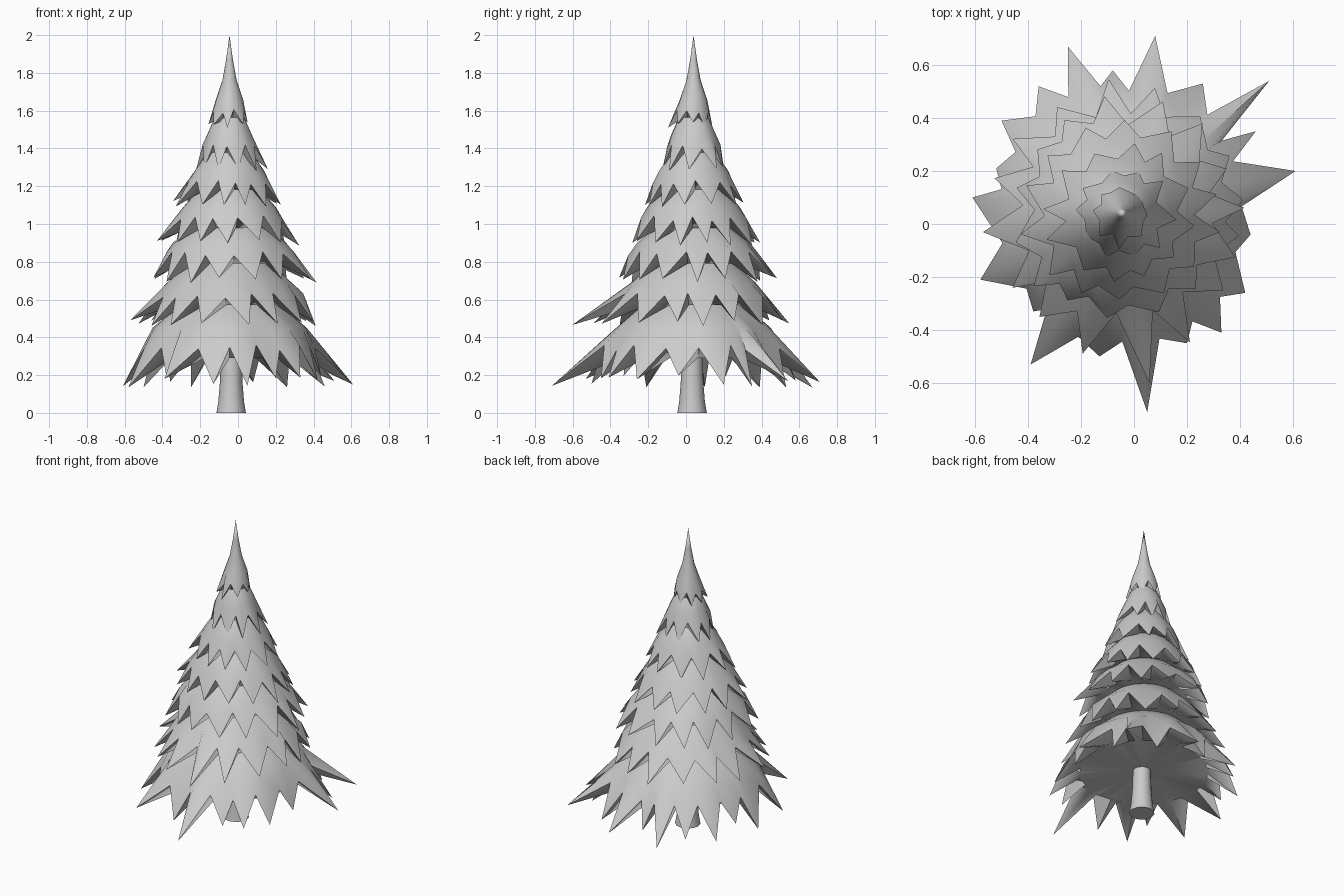
import bpy, math, random

if "Cube" in bpy.data.objects:
    bpy.data.objects.remove(bpy.data.objects["Cube"])

CX, CY = -0.045, 0.04
random.seed(7)


def make_object(name, verts, faces, angle):
    mesh = bpy.data.meshes.new(name)
    mesh.from_pydata(verts, [], faces)
    mesh.update()
    obj = bpy.data.objects.new(name, mesh)
    bpy.context.collection.objects.link(obj)
    bpy.ops.object.select_all(action='DESELECT')
    obj.select_set(True)
    bpy.context.view_layer.objects.active = obj
    bpy.ops.object.mode_set(mode='EDIT')
    bpy.ops.mesh.select_all(action='SELECT')
    bpy.ops.mesh.normals_make_consistent(inside=False)
    bpy.ops.object.mode_set(mode='OBJECT')
    bpy.ops.object.shade_smooth_by_angle(angle=math.radians(angle))
    return obj


def polar(r, a, z):
    return (CX + r * math.cos(a), CY + r * math.sin(a), z)


def bridge(a, b, n):
    return [(a + i, a + (i + 1) % n, b + (i + 1) % n, b + i) for i in range(n)]


def make_tier(name, profile, valley, tips, under):
    """Skirt of foliage: apex, profile rings, zigzag hem, flat underside.
    profile: (r, z) from apex down; valley: (r, z); tips: (r, angle, z)."""
    n = 2 * len(tips)
    hem, angles = [], []
    for i, (r, a, z) in enumerate(tips):
        r2, a2, z2 = tips[(i + 1) % len(tips)]
        if a2 < a:
            a2 += 2 * math.pi
        am = (a + a2) / 2 + random.uniform(-0.15, 0.15) * (a2 - a)
        vr = min(valley[0] * random.uniform(0.96, 1.04), 0.92 * min(r, r2))
        hem += [polar(r, a, z),
                polar(vr, am, valley[1] + random.uniform(-0.015, 0.015))]
        angles += [a, am]
    verts = [polar(0, 0, profile[0][1])]
    for r, z in profile[1:]:
        verts += [polar(r, a, z) for a in angles]
    rings = len(profile) - 1
    verts += hem
    verts += [polar(under[0], a, under[1]) for a in angles]
    verts.append(polar(0, 0, under[1] + 0.01))
    faces = [(0, 1 + i, 1 + (i + 1) % n) for i in range(n)]
    for k in range(rings + 1):
        faces += bridge(1 + k * n, 1 + (k + 1) * n, n)
    last = 1 + (rings + 1) * n
    faces += [(last + i, last + (i + 1) % n, last + n) for i in range(n)]
    return make_object(name, verts, faces, 50)


def even_tips(n, r_fn, z, dz, offset):
    tips = []
    for i in range(n):
        a = 2 * math.pi * (i + random.uniform(-0.15, 0.15)) / n + offset
        tips.append((r_fn(i, a), a, z + random.uniform(-dz, dz)))
    return tips


def skewed(px, nx, py, ny):
    """Reach that differs towards +x, -x, +y, -y, with some jitter."""
    def fn(i, a):
        c, s = math.cos(a), math.sin(a)
        r = c * c * (px if c > 0 else nx) + s * s * (py if s > 0 else ny)
        return r * random.uniform(0.92, 1.04)
    return fn


# Trunk with flared foot
N = 12
tv, tf = [], []
for r, z in [(0.078, 0), (0.068, 0.06), (0.06, 0.16), (0.055, 0.3), (0.05, 0.4)]:
    tv += [(-0.036 + r * math.cos(2 * math.pi * i / N),
            0.032 + r * math.sin(2 * math.pi * i / N), z) for i in range(N)]
for k in range(4):
    tf += bridge(k * N, (k + 1) * N, N)
tf += [tuple(range(N)), tuple(range(4 * N, 5 * N))]
make_object("trunk", tv, tf, 50)

# Bottom tier with its individually placed branch tips
spots = [(.61, .20), (.46, .35), (.51, .54), (.26, .53), (.08, .71), (-.08, .58),
         (-.25, .67), (-.36, .52), (-.50, .39), (-.52, .21), (-.61, .10),
         (-.58, -.21), (-.38, -.33), (-.39, -.53), (-.13, -.50), (.05, -.71),
         (.20, -.45), (.33, -.41), (.42, -.26), (.44, -.04)]
tips = sorted(((math.hypot(x - CX, y - CY),
                math.atan2(y - CY, x - CX) % (2 * math.pi)) for x, y in spots),
              key=lambda t: t[1])
tips = [(r, a, random.uniform(0.13, 0.19) + max(0, 0.58 - r) * 0.5) for r, a in tips]
make_tier("foliage_tier_1", [(0, 0.70), (0.12, 0.65), (0.27, 0.57), (0.41, 0.45)],
          (0.48, 0.345), tips, (0.39, 0.29))

# Second tier with long branches towards the front
reach = [.46, .46, .47, .49, .51, .47, .50, .50, .53, .50, .50, .55, .65, .55, .48, .45]
make_tier("foliage_tier_2", [(0, 0.92), (0.10, 0.87), (0.22, 0.79), (0.33, 0.69)],
          (0.39, 0.62), even_tips(16, lambda i, a: reach[i], 0.475, 0.02, 0.15),
          (0.31, 0.57))

# Upper tiers: profile, valley, tip count, reach, tip height, underside
upper = [
    ([(0, 1.11), (0.09, 1.06), (0.20, 0.985), (0.30, 0.90)], (0.345, 0.84), 15,
     (.46, .43, .44, .40), 0.70, (0.27, 0.79)),
    ([(0, 1.29), (0.08, 1.25), (0.165, 1.18), (0.245, 1.09)], (0.285, 1.03), 14,
     (.37, .40, .35, .33), 0.90, (0.22, 0.98)),
    ([(0, 1.48), (0.05, 1.44), (0.12, 1.375), (0.185, 1.28)], (0.215, 1.22), 12,
     (.29, .30, .26, .25), 1.11, (0.16, 1.18)),
    ([(0, 1.66), (0.04, 1.61), (0.085, 1.55), (0.12, 1.47)], (0.14, 1.41), 10,
     (.215, .17, .17, .18), 1.30, (0.11, 1.37)),
    ([(0, 2.0), (0.018, 1.87), (0.038, 1.76), (0.072, 1.66)], (0.088, 1.6), 8,
     (.095, .11, .10, .135), 1.52, (0.07, 1.55)),
]
for k, (prof, valley, n, sides, z, under) in enumerate(upper):
    make_tier(f"foliage_tier_{k + 3}", prof, valley,
              even_tips(n, skewed(*sides), z, 0.02, 0.2 * k), under)
